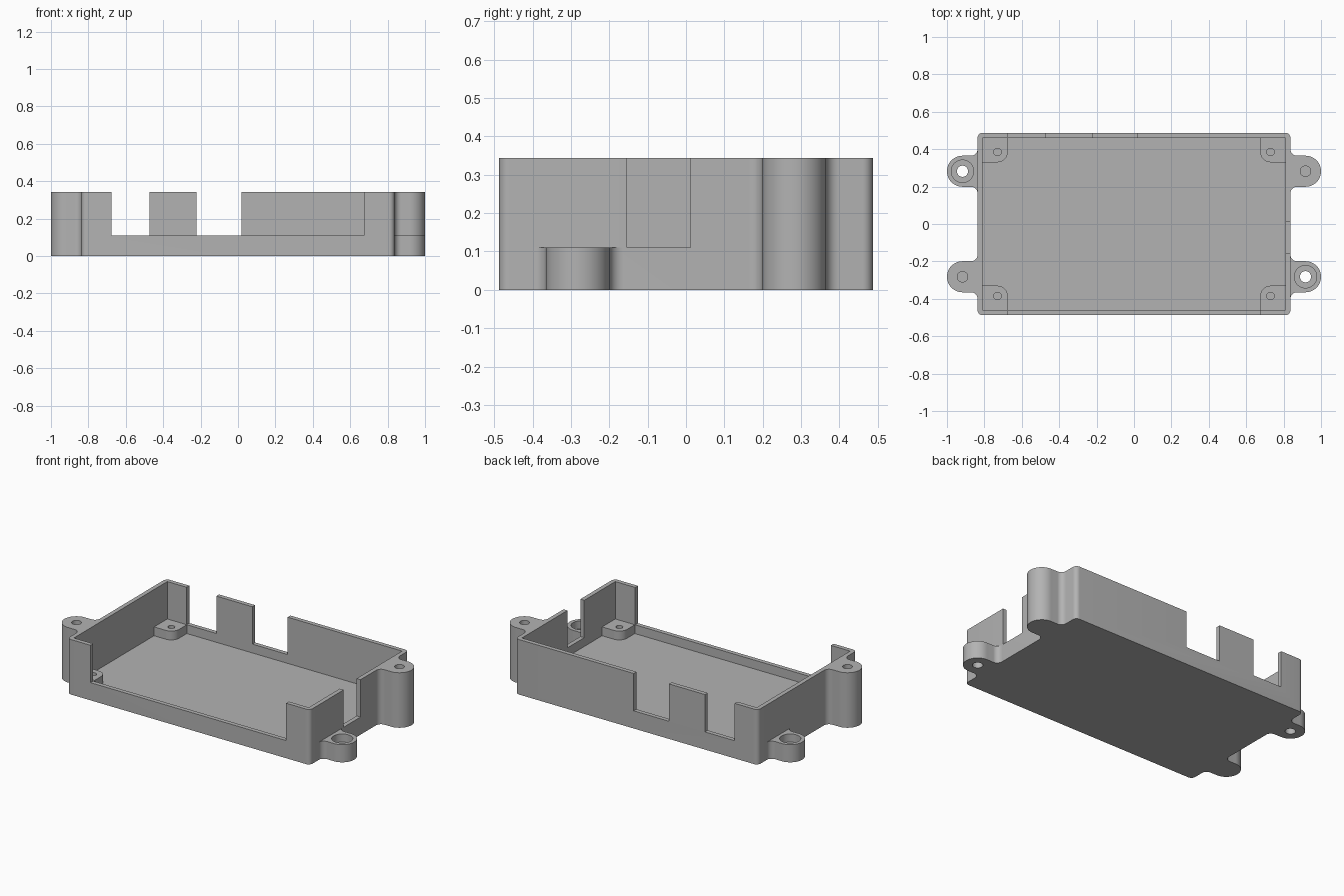
import bpy, bmesh
from math import radians, cos, sin

cube = bpy.data.objects.get("Cube")
if cube:
    bpy.data.objects.remove(cube, do_unlink=True)

grey = bpy.data.materials.new("plain grey")
grey.use_nodes = True
colour = (0.45, 0.45, 0.45, 1)
grey.diffuse_color = colour
grey.node_tree.nodes["Principled BSDF"].inputs["Base Color"].default_value = colour

X, Y, TOP = 0.837, 0.487, 0.343      # outer half sizes and rim height
WALL, FLOOR, LOW = 0.027, 0.055, 0.11
EAR_X, EAR_Y, EAR_R, FILLET = 0.917, 0.282, 0.083, 0.034


def arc(cx, cy, r, start, end, steps=12):
    angles = [radians(start + (end - start) * i / steps) for i in range(steps + 1)]
    return [(cx + r * cos(a), cy + r * sin(a)) for a in angles]


def prism(name, outline, z0, z1):
    """Extrude a flat outline from z0 up to z1."""
    bm = bmesh.new()
    face = bm.faces.new([bm.verts.new((x, y, z0)) for x, y in outline])
    moved = bmesh.ops.extrude_face_region(bm, geom=[face])["geom"]
    for v in moved:
        if isinstance(v, bmesh.types.BMVert):
            v.co.z = z1
    bmesh.ops.recalc_face_normals(bm, faces=bm.faces)
    mesh = bpy.data.meshes.new(name)
    bm.to_mesh(mesh)
    bm.free()
    mesh.materials.append(grey)
    ob = bpy.data.objects.new(name, mesh)
    bpy.context.collection.objects.link(ob)
    return ob


def block(x0, x1, y0, y1, z0, z1):
    return prism("cutter", [(x0, y0), (x1, y0), (x1, y1), (x0, y1)], z0, z1)


def drill(x, y, r, z0, z1):
    return prism("cutter", arc(x, y, r, 0, 360, 40)[:-1], z0, z1)


def activate(ob):
    bpy.ops.object.select_all(action="DESELECT")
    ob.select_set(True)
    bpy.context.view_layer.objects.active = ob


def cut(ob, cutters):
    activate(ob)
    for c in cutters:
        c.hide_render = True
        mod = ob.modifiers.new("cut", "BOOLEAN")
        mod.operation, mod.solver, mod.object = "DIFFERENCE", "EXACT", c
        bpy.ops.object.modifier_apply(modifier=mod.name)
        bpy.data.objects.remove(c, do_unlink=True)
    bpy.ops.object.shade_smooth_by_angle(angle=radians(30))


# Open tray with rounded outer corners and notched walls
r = WALL
outline = (arc(X - r, Y - r, r, 0, 90, 8) + arc(r - X, Y - r, r, 90, 180, 8)
           + arc(r - X, r - Y, r, 180, 270, 8) + arc(X - r, r - Y, r, 270, 360, 8))
tray = prism("tray", outline, 0, TOP)
ix, iy, over = X - WALL, Y - WALL, TOP + 0.1
cut(tray, [
    block(-ix, ix, -iy, iy, FLOOR, over),
    block(-0.677, 0.673, -Y - 0.1, -iy + 0.02, LOW, over),     # front opening
    block(-0.677, -0.472, iy - 0.02, Y + 0.1, LOW, over),      # back notches
    block(-0.223, 0.02, iy - 0.02, Y + 0.1, LOW, over),
    block(ix - 0.02, X + 0.1, -0.154, 0.012, LOW, over),       # end notch
])

# Corner screw posts and mounting ears, one of each per corner
for sx, side in ((-1, "right"), (1, "left")):
    for sy, end in ((-1, "front"), (1, "back")):
        px, py, pr = 0.675, 0.33, 0.055
        shape = [(ix, iy), (px, iy)] + arc(px + pr, py + pr, pr, 180, 270) + [(ix, py)]
        post = prism(f"{end}_{side}_post", [(sx * x, sy * y) for x, y in shape],
                     FLOOR, LOW)
        cut(post, [drill(sx * 0.73, sy * 0.385, 0.02, FLOOR + 0.005, LOW + 0.1)])

        shape = (arc(X + FILLET, EAR_R + FILLET, FILLET, 180, 270, 10)
                 + arc(EAR_X, 0, EAR_R, 90, -90, 28)
                 + arc(X + FILLET, -EAR_R - FILLET, FILLET, 90, 180, 10))
        tall = sx == sy
        ear = prism(f"{end}_{side}_ear",
                    [(sx * x, y + sy * EAR_Y) for x, y in shape],
                    0, TOP if tall else LOW)
        hx, hy = sx * EAR_X, sy * EAR_Y
        if tall:
            cut(ear, [drill(hx, hy, 0.028, 0.1, over)])
        else:
            cut(ear, [drill(hx, hy, 0.03, -0.1, over),
                      drill(hx, hy, 0.06, 0.06, over)])
